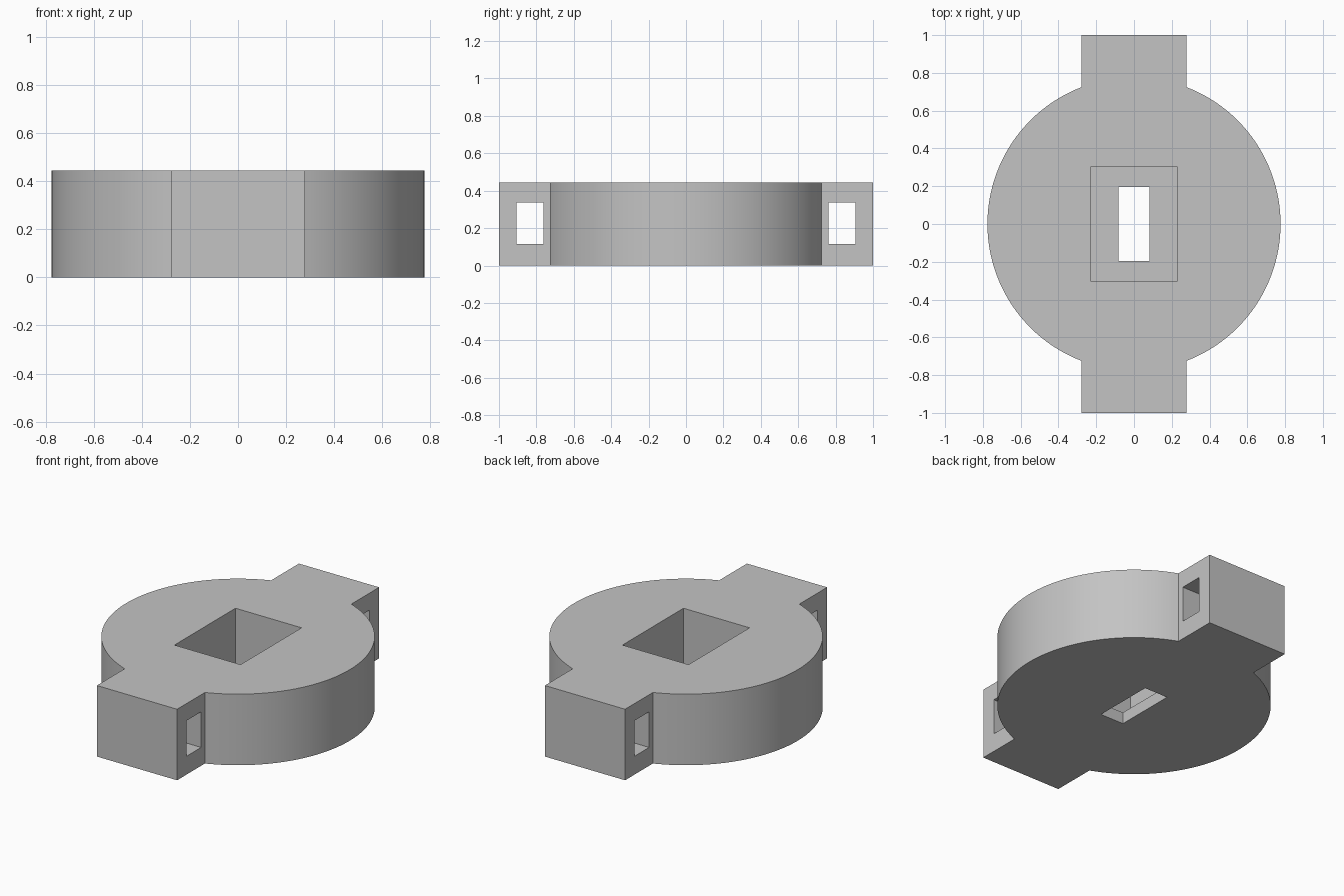
import bpy
import bmesh
from math import asin, cos, sin, pi

cube = bpy.data.objects.get("Cube")
if cube:
    bpy.data.objects.remove(cube, do_unlink=True)

RADIUS, HEIGHT, TAB, LENGTH = 0.776, 0.445, 0.278, 1.0
FLOOR = 0.072
SEGMENTS = 64

grey = bpy.data.materials.new("plain grey")
grey.use_nodes = True
colour = (0.55, 0.55, 0.55, 1)
grey.diffuse_color = colour
grey.node_tree.nodes["Principled BSDF"].inputs["Base Color"].default_value = colour


def prism(name, outline, z0, z1):
    """Extrude a counter-clockwise outline from z0 to z1."""
    bm = bmesh.new()
    base = bm.faces.new([bm.verts.new((x, y, z0)) for x, y in outline])
    top = bmesh.ops.extrude_face_region(bm, geom=[base])["geom"]
    verts = [v for v in top if isinstance(v, bmesh.types.BMVert)]
    bmesh.ops.translate(bm, verts=verts, vec=(0, 0, z1 - z0))
    bmesh.ops.recalc_face_normals(bm, faces=bm.faces)
    mesh = bpy.data.meshes.new(name)
    bm.to_mesh(mesh)
    bm.free()
    mesh.materials.append(grey)
    obj = bpy.data.objects.new(name, mesh)
    bpy.context.collection.objects.link(obj)
    return obj


def box(name, x, y0, y1, z0, z1):
    return prism(name, [(-x, y0), (x, y0), (x, y1), (-x, y1)], z0, z1)


# Round body with a square tab at front and back
start = -pi / 2 + asin(TAB / RADIUS)
arc = [start + (-2 * start) * i / SEGMENTS for i in range(SEGMENTS + 1)]
half = [(RADIUS * cos(a), RADIUS * sin(a)) for a in arc] + [(TAB, LENGTH), (-TAB, LENGTH)]
body = prism("tabbed_disc", half + [(-x, -y) for x, y in half], 0, HEIGHT)

# Central pocket, slot through its floor, and strap windows across the tabs
cutters = [
    box("pocket_cutter", 0.229, -0.302, 0.302, FLOOR, HEIGHT + 0.1),
    box("slot_cutter", 0.081, -0.195, 0.195, -0.1, FLOOR + 0.1),
    box("back_window_cutter", 0.5, 0.762, 0.907, 0.115, 0.338),
    box("front_window_cutter", 0.5, -0.907, -0.762, 0.115, 0.338),
]
bpy.ops.object.select_all(action="DESELECT")
bpy.context.view_layer.objects.active = body
body.select_set(True)
for cutter in cutters:
    cutter.hide_render = True
    mod = body.modifiers.new(cutter.name, "BOOLEAN")
    mod.operation = "DIFFERENCE"
    mod.solver = "EXACT"
    mod.object = cutter
    bpy.ops.object.modifier_apply(modifier=mod.name)
    bpy.data.objects.remove(cutter, do_unlink=True)

bpy.ops.object.shade_smooth_by_angle(angle=pi / 6)
